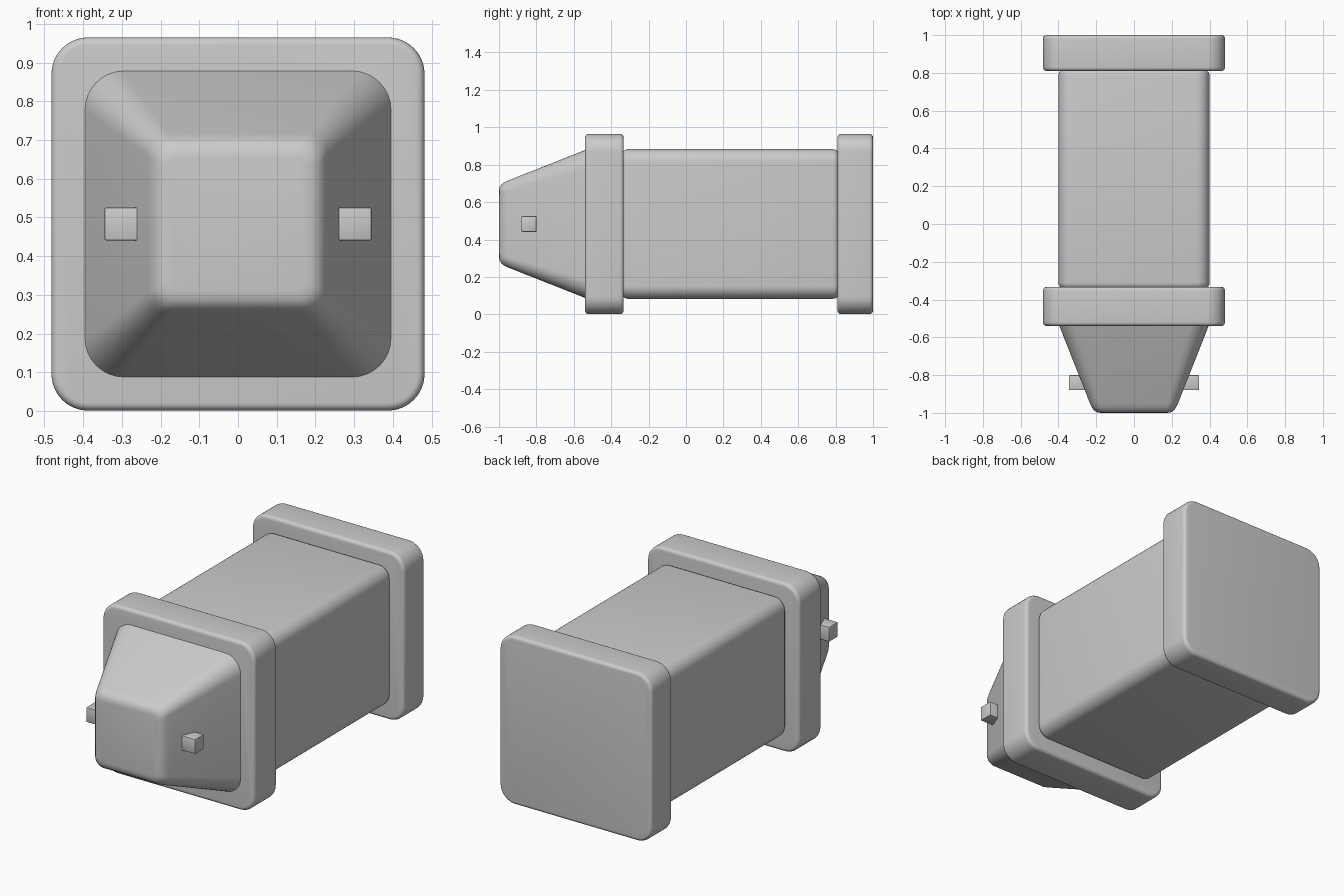
import bpy, bmesh
from math import sin, cos, pi, radians

if "Cube" in bpy.data.objects:
    bpy.data.objects.remove(bpy.data.objects["Cube"])

ZC = 0.483  # height of the long axis


def ring(half, r, n=8):
    """Rounded square outline in the x-z plane."""
    pts = []
    for k, (sx, sz) in enumerate([(1, 1), (-1, 1), (-1, -1), (1, -1)]):
        for i in range(n + 1):
            a = (k + i / n) * pi / 2
            pts.append((sx * (half - r) + r * cos(a), sz * (half - r) + r * sin(a)))
    return pts


def loft(name, sections):
    """Skin rounded squares given as (y, half width, corner radius)."""
    bm = bmesh.new()
    rings = [[bm.verts.new((x, y, ZC + z)) for x, z in ring(h, r)] for y, h, r in sections]
    for a, b in zip(rings, rings[1:]):
        for i in range(len(a)):
            j = (i + 1) % len(a)
            bm.faces.new((a[i], a[j], b[j], b[i]))
    bm.faces.new(rings[0])
    bm.faces.new(rings[-1])
    bmesh.ops.recalc_face_normals(bm, faces=bm.faces)
    return finish(name, bm)


def finish(name, bm):
    me = bpy.data.meshes.new(name)
    bm.to_mesh(me)
    bm.free()
    ob = bpy.data.objects.new(name, me)
    bpy.context.collection.objects.link(ob)
    bpy.ops.object.select_all(action='DESELECT')
    ob.select_set(True)
    bpy.context.view_layer.objects.active = ob
    bpy.ops.object.shade_smooth_by_angle(angle=radians(35))
    return ob


def slab(name, y0, y1, half, corner, edge, n=5):
    """Square block with rounded corners and softened end edges."""
    arc = [(edge * (1 - sin(i / n * pi / 2)), edge * (1 - cos(i / n * pi / 2))) for i in range(n + 1)]
    front = [(y0 + dy, half - dh, corner - dh) for dh, dy in arc]
    back = [(y1 - dy, half - dh, corner - dh) for dh, dy in reversed(arc)]
    return loft(name, front + back)


# main body and the two square collars
slab("body", -0.345, 0.82, 0.40, 0.07, 0.035)
slab("front_collar", -0.54, -0.333, 0.482, 0.095, 0.02)
slab("back_collar", 0.81, 1.0, 0.482, 0.095, 0.02)

# tapered nose with a rounded tip
loft("nose", [(-1.0, 0.175, 0.03), (-0.997, 0.195, 0.04), (-0.988, 0.21, 0.048),
              (-0.973, 0.222, 0.053), (-0.95, 0.233, 0.056), (-0.54, 0.395, 0.10),
              (-0.50, 0.41, 0.10)])

# small pegs on both sides of the nose
for side, sx in (("left", -1), ("right", 1)):
    bm = bmesh.new()
    bmesh.ops.create_cube(bm, size=1)
    for v in bm.verts:
        v.co = (sx * 0.27 + v.co.x * 0.15, -0.84 + v.co.y * 0.08, ZC + v.co.z * 0.084)
    bmesh.ops.bevel(bm, geom=bm.edges[:], offset=0.004, segments=2, affect='EDGES', profile=0.5)
    finish(side + "_peg", bm)
